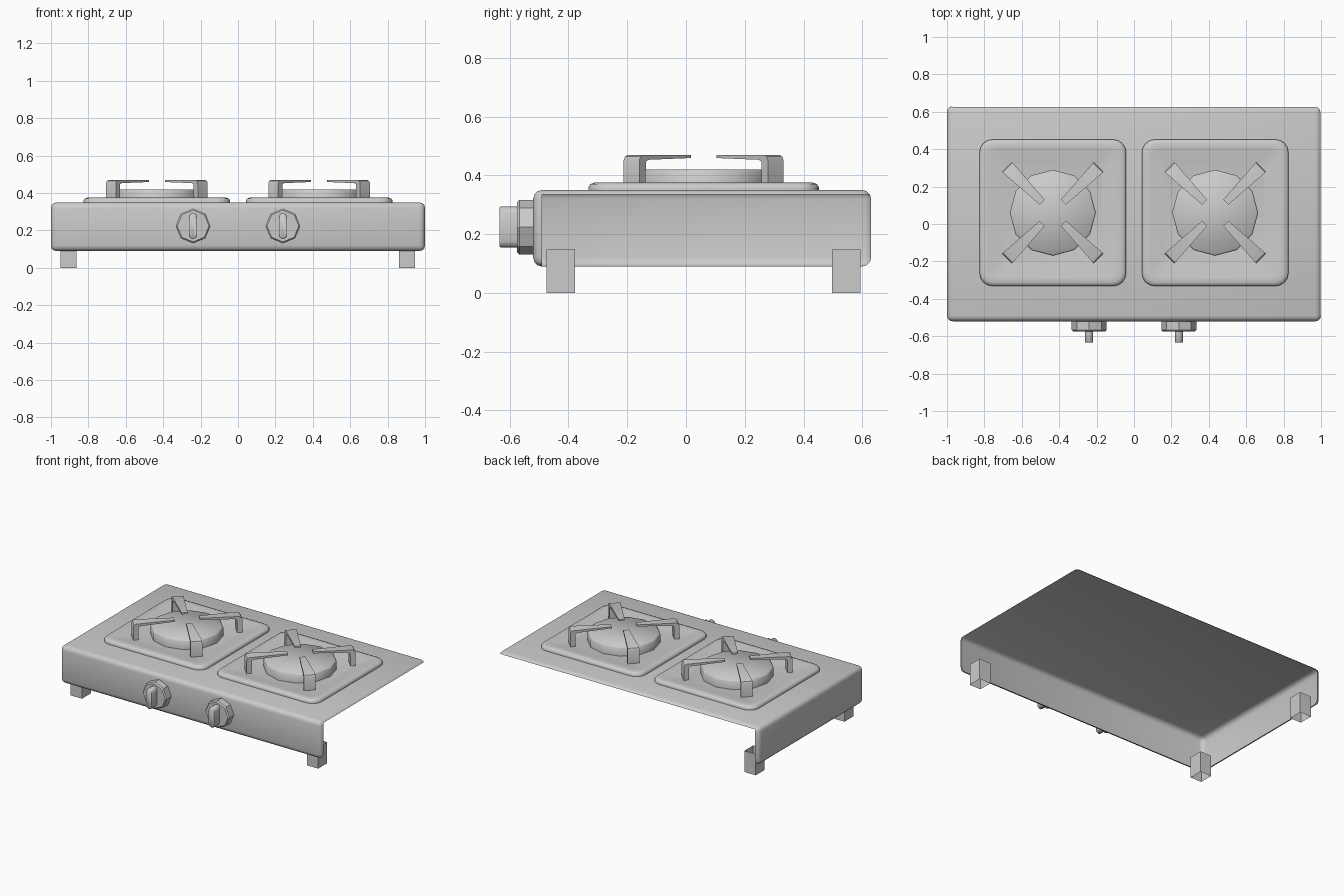
import bpy, bmesh
from math import pi, cos, sin, radians
from mathutils import Matrix, Vector

if "Cube" in bpy.data.objects:
    bpy.data.objects.remove(bpy.data.objects["Cube"])


def finish(name, bm, angle=35, flat=False):
    bmesh.ops.remove_doubles(bm, verts=bm.verts, dist=1e-5)
    me = bpy.data.meshes.new(name)
    bm.to_mesh(me)
    bm.free()
    ob = bpy.data.objects.new(name, me)
    bpy.context.collection.objects.link(ob)
    if not flat:
        bpy.ops.object.select_all(action='DESELECT')
        ob.select_set(True)
        bpy.context.view_layer.objects.active = ob
        bpy.ops.object.shade_smooth_by_angle(angle=radians(angle))
    return ob


def box(lo, hi):
    bm = bmesh.new()
    bmesh.ops.create_cube(bm, size=1)
    lo, hi = Vector(lo), Vector(hi)
    for v in bm.verts:
        v.co = (lo + hi) / 2 + v.co * (hi - lo)
    return bm


def loft(rings, cap=True):
    """Skin a stack of equal-length rings and close the last one."""
    bm = bmesh.new()
    rows = [[bm.verts.new(p) for p in r] for r in rings]
    n = len(rows[0])
    for a, b in zip(rows, rows[1:]):
        for i in range(n):
            j = (i + 1) % n
            bm.faces.new((a[i], a[j], b[j], b[i]))
    if cap:
        bm.faces.new(rows[-1])
    return bm


def rounded_ring(cx, cy, half, r, z, seg=4):
    pts = []
    for k, (sx, sy) in enumerate([(1, 1), (-1, 1), (-1, -1), (1, -1)]):
        for i in range(seg + 1):
            a = k * pi / 2 + i / seg * pi / 2
            pts.append((cx + sx * (half - r) + r * cos(a),
                        cy + sy * (half - r) + r * sin(a), z))
    return pts


def circle(cx, cy, r, z, n):
    return [(cx + r * cos(2 * pi * i / n), cy + r * sin(2 * pi * i / n), z)
            for i in range(n)]


# Sheet metal housing: rounded box, open below, at the right and at the back
bm = box((-1, -0.52, 0.09), (1, 0.63, 0.35))
bmesh.ops.bevel(bm, geom=bm.edges[:], offset=0.03, segments=3, profile=0.5,
                affect='EDGES')
gone = []
for f in bm.faces:
    c = f.calc_center_median()
    right = c.x > 0.97 and c.y > -0.49 and c.z < 0.33
    back = c.y > 0.60 and c.x > -0.97 and c.z < 0.33
    if right or back or c.z < 0.0901:
        gone.append(f)
bmesh.ops.delete(bm, geom=gone, context='FACES')
finish("housing", bm, 50)

# Legs: open square tubes at three corners
for name, x, y in [("front_left_leg", -0.95, -0.475),
                   ("front_right_leg", 0.86, -0.475),
                   ("back_left_leg", -0.95, 0.497)]:
    bm = box((x, y, 0), (x + 0.087, y + 0.097, 0.147))
    ends = [f for f in bm.faces if abs(f.normal.z) > 0.9]
    bmesh.ops.delete(bm, geom=ends, context='FACES_ONLY')
    finish(name, bm, flat=True)

CY = 0.06
# Pan support side profile (radius, height)
ARM = [(0.347, 0.36), (0.347, 0.452), (0.341, 0.464), (0.328, 0.47),
       (0.08, 0.47), (0.08, 0.459), (0.30, 0.453), (0.313, 0.447), (0.315, 0.36)]

for side, s in (("left", -1), ("right", 1)):
    cx = 0.434 * s

    # Shallow drip tray with raised rim
    tray = [(0.392, 0.07, 0.35), (0.392, 0.07, 0.36), (0.386, 0.066, 0.37),
            (0.372, 0.06, 0.375), (0.345, 0.05, 0.375), (0.27, 0.04, 0.357)]
    finish(side + "_drip_tray",
           loft([rounded_ring(cx, CY, h, r, z) for h, r, z in tray]), 50)

    # Twelve-sided burner
    burner = [(0.23, 0.35), (0.23, 0.412), (0.222, 0.42)]
    finish(side + "_burner",
           loft([circle(cx, CY, r, z, 12) for r, z in burner]), 50)

    # Four bent arms tapering towards the middle
    bm = bmesh.new()
    for k in range(4):
        m = Matrix.Translation((cx, CY, 0)) @ Matrix.Rotation(pi / 4 + k * pi / 2, 4, 'Z')
        rows = []
        for w in (-1, 1):
            rows.append([bm.verts.new(m @ Vector((r, w * (0.019 + 0.018 * (r - 0.08) / 0.26), z)))
                         for r, z in ARM])
        n = len(ARM)
        for i in range(n):
            j = (i + 1) % n
            bm.faces.new((rows[0][i], rows[0][j], rows[1][j], rows[1][i]))
        bm.faces.new(rows[0][::-1])
        bm.faces.new(rows[1])
    bmesh.ops.recalc_face_normals(bm, faces=bm.faces[:])
    finish(side + "_pan_support", bm)

    # Eight-sided knob base, built upright then turned to the front
    turn = Matrix.Translation((0.24 * s, -0.52, 0.224)) @ Matrix.Rotation(pi / 2, 4, 'X')
    bm = loft([circle(0, 0, r, z, 8) for r, z in
               [(0.093, 0), (0.093, 0.047), (0.085, 0.055)]])
    bm.transform(turn)
    finish(side + "_knob_base", bm, 30)

    # Knob grip: narrow bar with rounded ends
    grip = []
    for z, k in ((0.05, 1), (0.11, 1), (0.114, 0.94)):
        ring = []
        for e in (1, -1):
            for i in range(5):
                a = i * pi / 4 + (0 if e > 0 else pi)
                ring.append((0.022 * k * cos(a), k * (e * 0.048 + 0.022 * sin(a)), z))
        grip.append(ring)
    bm = loft(grip)
    bm.transform(turn)
    finish(side + "_knob_grip", bm, 50)
